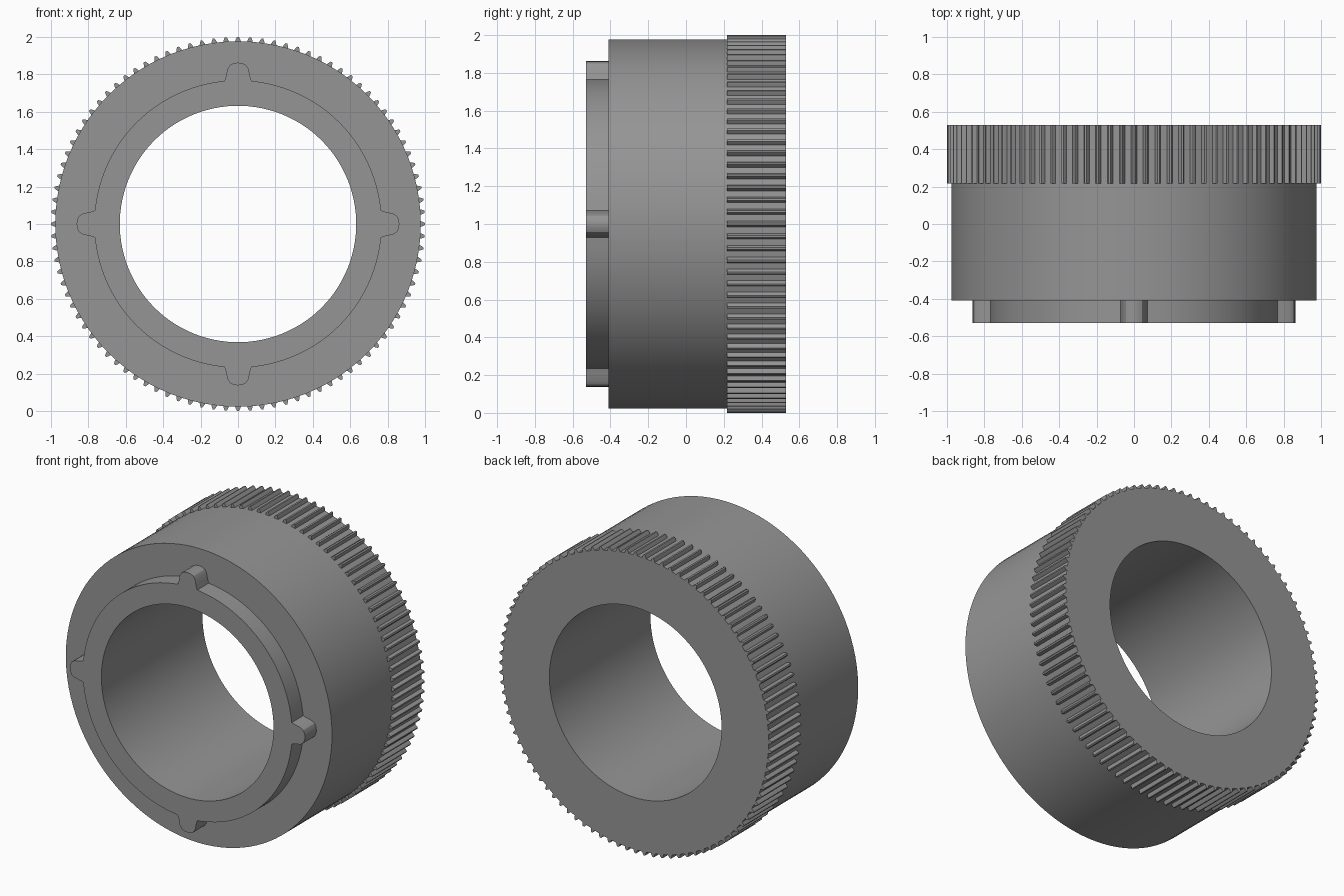
import bpy, bmesh, math

if "Cube" in bpy.data.objects:
    bpy.data.objects.remove(bpy.data.objects["Cube"])

BORE, BODY, COLLAR, TIP = 0.632, 0.977, 0.768, 1.0
Y_FRONT, Y_SHOULDER, Y_GRIP, Y_BACK = -0.53, -0.41, 0.217, 0.53
TEETH = 96

grey = bpy.data.materials.new("grey")
grey.diffuse_color = (0.3, 0.3, 0.3, 1)
grey.use_nodes = True
grey.node_tree.nodes["Principled BSDF"].inputs["Base Color"].default_value = grey.diffuse_color


def point(angle, radius, y):
    return (radius * math.cos(angle), y, 1 + radius * math.sin(angle))


def finish(name, bm):
    bmesh.ops.recalc_face_normals(bm, faces=bm.faces)
    mesh = bpy.data.meshes.new(name)
    bm.to_mesh(mesh)
    bm.free()
    obj = bpy.data.objects.new(name, mesh)
    bpy.context.collection.objects.link(obj)
    mesh.materials.append(grey)
    bpy.ops.object.select_all(action='DESELECT')
    obj.select_set(True)
    bpy.context.view_layer.objects.active = obj
    bpy.ops.object.shade_smooth_by_angle(angle=math.radians(25))
    return obj


# Collar outline: a circle with four rounded lugs, as (angle, radius)
half_lug = [(0.072, 0.766), (0.064, 0.79), (0.056, 0.83), (0.043, 0.85), (0.022, 0.86)]
lug = half_lug + [(0, 0.863)] + [(-w, r) for w, r in reversed(half_lug)]
outline = []
for quarter in range(4):
    start = quarter * math.pi / 2
    outline += [(start + math.atan2(-w, r), math.hypot(w, r)) for w, r in lug]
    edge = math.atan2(0.072, 0.766)
    for i in range(1, 24):
        outline.append((start + edge + (math.pi / 2 - 2 * edge) * i / 24, COLLAR))

# Sleeve: bore, back face, outer wall, shoulder and lugged collar as one closed skin
loops = [(BORE, Y_FRONT), (BORE, Y_BACK), (BODY, Y_BACK),
         (BODY, Y_SHOULDER), (None, Y_SHOULDER), (None, Y_FRONT)]
bm = bmesh.new()
rings = [[bm.verts.new(point(a, radius or r, y)) for a, r in outline] for radius, y in loops]
n = len(outline)
for k, ring in enumerate(rings):
    after = rings[(k + 1) % len(rings)]
    for i in range(n):
        j = (i + 1) % n
        bm.faces.new((ring[i], ring[j], after[j], after[i]))
finish("sleeve", bm)

# Grip ridges: small round-topped ribs around the back of the sleeve
rib = [(-0.016, BODY - 0.002), (-0.011, 0.989), (-0.005, 0.998), (0.005, 0.998),
       (0.011, 0.989), (0.016, BODY - 0.002)]
bm = bmesh.new()
for t in range(TEETH):
    turn = 2 * math.pi * t / TEETH
    ends = [[bm.verts.new(point(turn + w, r * TIP / 0.998 if r > 0.99 else r, y)) for w, r in rib]
            for y in (Y_GRIP, Y_BACK)]
    for end in ends:
        bm.faces.new(end)
    for i in range(len(rib) - 1):
        bm.faces.new((ends[0][i], ends[0][i + 1], ends[1][i + 1], ends[1][i]))
finish("grip_ridges", bm)
